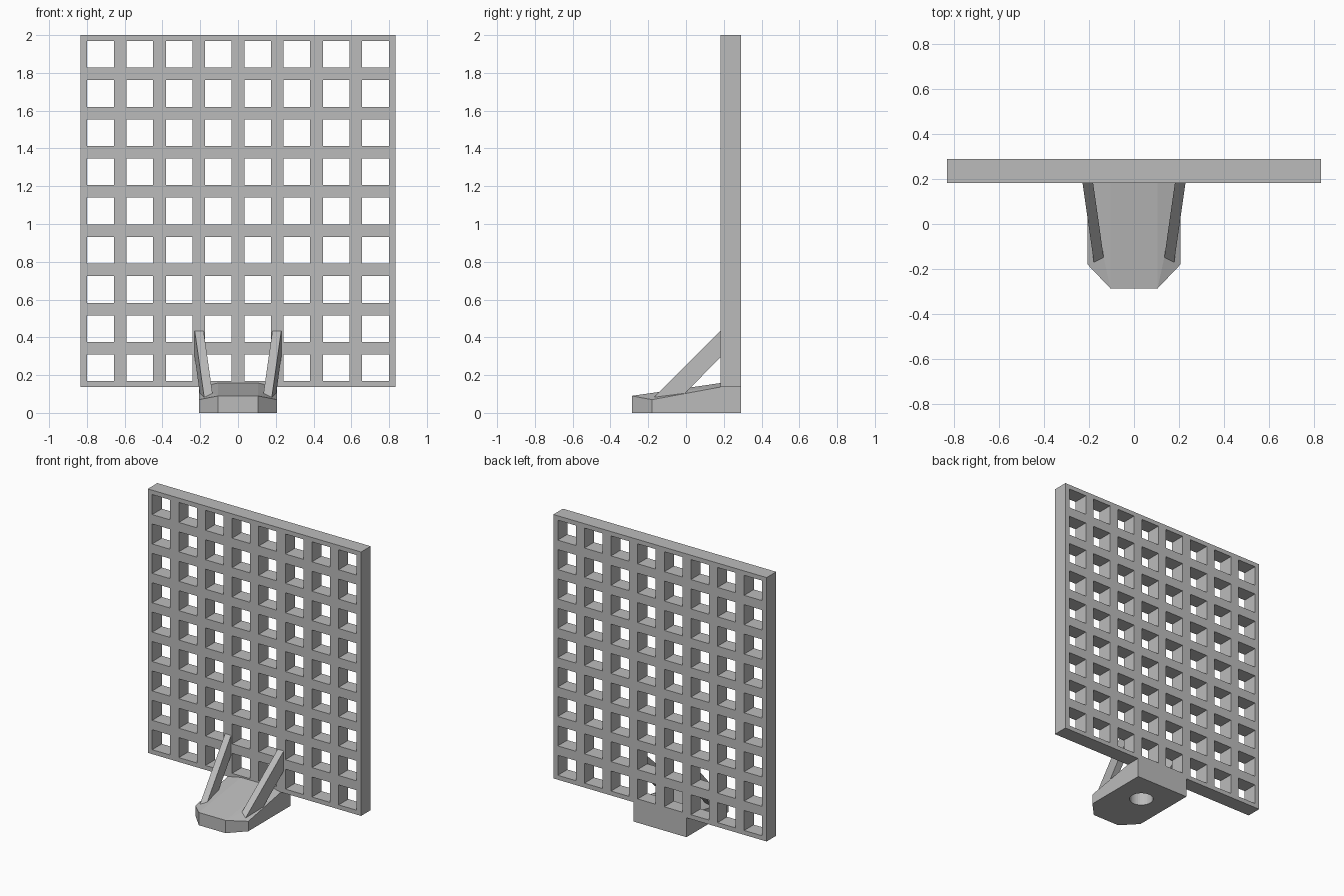
import bpy
import bmesh
from mathutils import Vector

if "Cube" in bpy.data.objects:
    bpy.data.objects.remove(bpy.data.objects["Cube"], do_unlink=True)

grey = bpy.data.materials.new("plain_grey")
grey.use_nodes = True
colour = (0.5, 0.5, 0.5, 1)
grey.diffuse_color = colour
grey.node_tree.nodes["Principled BSDF"].inputs["Base Color"].default_value = colour


def add_object(name, bm):
    bmesh.ops.recalc_face_normals(bm, faces=bm.faces)
    mesh = bpy.data.meshes.new(name)
    bm.to_mesh(mesh)
    bm.free()
    mesh.materials.append(grey)
    obj = bpy.data.objects.new(name, mesh)
    bpy.context.collection.objects.link(obj)
    return obj


def grid_lines(low, high, count, pitch, hole):
    """Edges of the panel and of a centred row of holes."""
    lines = [low]
    for i in range(count):
        c = (low + high) / 2 + (i - (count - 1) / 2) * pitch
        lines += [c - hole / 2, c + hole / 2]
    return lines + [high]


# Upright panel with a lattice of square holes
FRONT, BACK = 0.183, 0.29
xs = grid_lines(-0.833, 0.833, 8, 0.208, 0.141)
zs = grid_lines(0.137, 2.0, 9, 0.2075, 0.141)
bm = bmesh.new()
verts = [[bm.verts.new((x, FRONT, z)) for z in zs] for x in xs]
for i in range(len(xs) - 1):
    for j in range(len(zs) - 1):
        if i % 2 and j % 2:
            continue  # open cell
        bm.faces.new((verts[i][j], verts[i + 1][j],
                      verts[i + 1][j + 1], verts[i][j + 1]))
result = bmesh.ops.extrude_face_region(bm, geom=bm.faces[:], use_keep_orig=True)
moved = [v for v in result["geom"] if isinstance(v, bmesh.types.BMVert)]
bmesh.ops.translate(bm, verts=moved, vec=Vector((0, BACK - FRONT, 0)))
add_object("lattice_panel", bm)

# Foot block with chamfered front corners and a sloping, crowned top
half_outline = [(0.207, BACK), (0.207, -0.18), (0.105, -0.287)]
half_top = [(0.105, -0.287, 0.09), (0.207, -0.18, 0.07),
            (0.207, FRONT, 0.137), (0.207, BACK, 0.137),
            (0.105, FRONT, 0.158), (0.105, BACK, 0.158)]
bm = bmesh.new()
for side in (-1, 1):
    for x, y in half_outline:
        bm.verts.new((side * x, y, 0))
    for x, y, z in half_top:
        bm.verts.new((side * x, y, z))
bmesh.ops.convex_hull(bm, input=bm.verts[:])
bmesh.ops.dissolve_limit(bm, angle_limit=0.01, verts=bm.verts[:], edges=bm.edges[:])
foot = add_object("foot_block", bm)

# Round blind socket in the underside
bpy.ops.mesh.primitive_cylinder_add(vertices=32, radius=0.078, depth=0.2,
                                    location=(0, 0.075, 0))
cutter = bpy.context.object
cutter.name = "socket_cutter"
cutter.data.materials.append(grey)
cutter.hide_render = True
cutter.hide_set(True)
cut = foot.modifiers.new("socket", "BOOLEAN")
cut.operation = "DIFFERENCE"
cut.solver = "EXACT"
cut.object = cutter

# Diagonal braces, splayed outward toward the panel
profile = [(-0.17, 0.083), (0.187, 0.438), (0.187, 0.298), (-0.06, 0.05), (-0.17, 0.05)]
for side, name in ((1, "left_brace"), (-1, "right_brace")):
    bm = bmesh.new()
    loops = []
    for offset in (0.132, 0.179):
        loops.append([bm.verts.new((side * (offset + (y + 0.17) * 0.142), y, z))
                      for y, z in profile])
    inner, outer = loops
    bm.faces.new(inner)
    bm.faces.new(outer[::-1])
    n = len(profile)
    for i in range(n):
        k = (i + 1) % n
        bm.faces.new((inner[i], inner[k], outer[k], outer[i]))
    add_object(name, bm)
